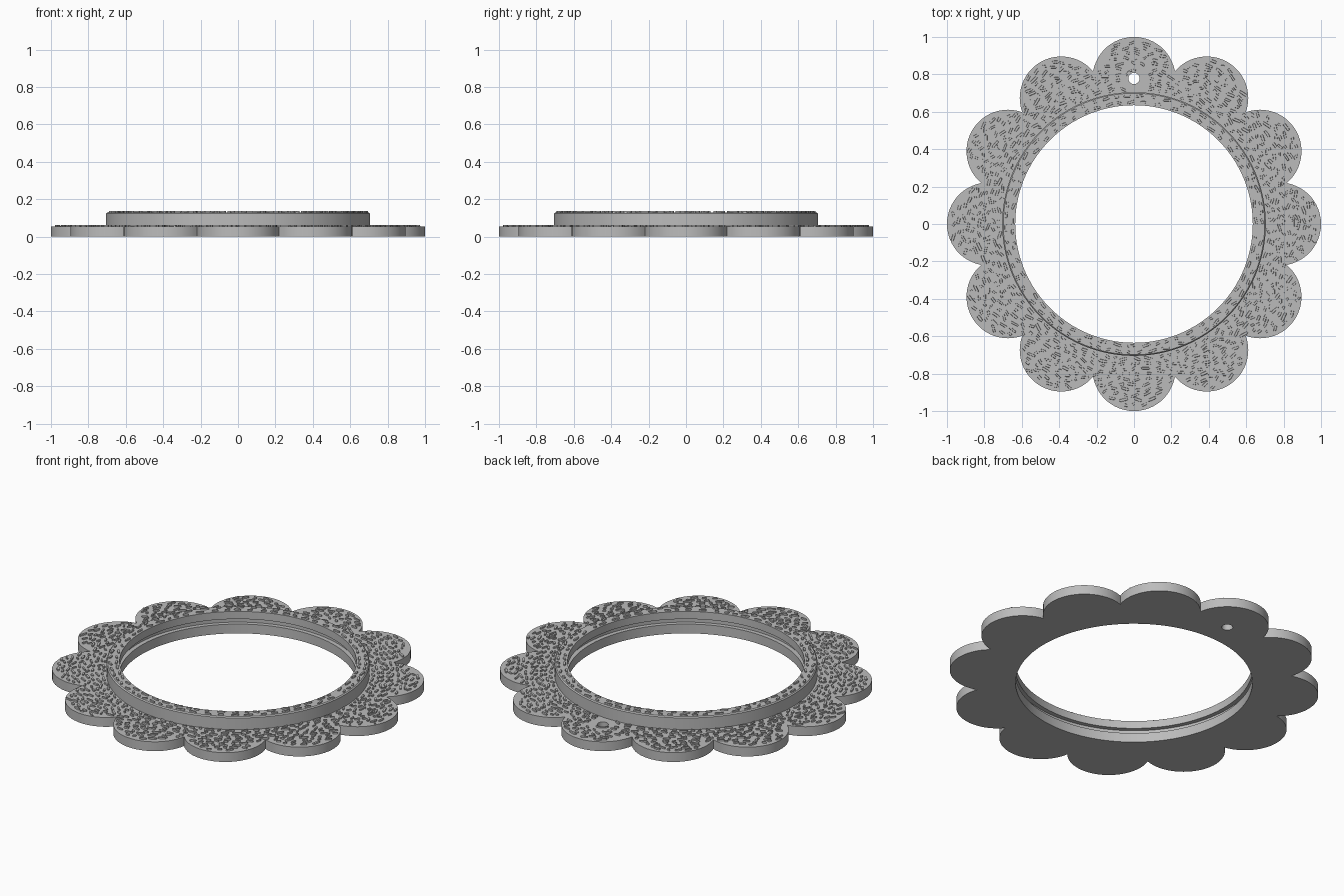
import bpy
import bmesh
import random
from math import sin, cos, pi, radians, hypot, acos

random.seed(7)
PETALS, PETAL_DIST, PETAL_R = 12, 0.778, 0.222
INNER_R, RING_R = 0.635, 0.705
FLANGE_Z, RING_Z, BUMP = 0.055, 0.13, 0.007

cube = bpy.data.objects.get("Cube")
if cube:
    bpy.data.objects.remove(cube, do_unlink=True)

grey = bpy.data.materials.new("plain grey")
grey.use_nodes = True
grey.diffuse_color = (0.5, 0.5, 0.5, 1)
grey.node_tree.nodes["Principled BSDF"].inputs["Base Color"].default_value = (0.5, 0.5, 0.5, 1)


def smooth(obj):
    bpy.ops.object.select_all(action="DESELECT")
    obj.select_set(True)
    bpy.context.view_layer.objects.active = obj
    bpy.ops.object.shade_smooth_by_angle(angle=radians(30))


def mesh_object(name, bm):
    bmesh.ops.recalc_face_normals(bm, faces=bm.faces)
    mesh = bpy.data.meshes.new(name)
    bm.to_mesh(mesh)
    bm.free()
    obj = bpy.data.objects.new(name, mesh)
    bpy.context.collection.objects.link(obj)
    mesh.materials.append(grey)
    return obj


def circle(radius, count, cy=0.0):
    return [(radius * cos(2 * pi * i / count), cy + radius * sin(2 * pi * i / count))
            for i in range(count)]


def scallops(steps=24):
    """Outline of overlapping petal circles, cut where neighbours meet."""
    half = PETAL_DIST * sin(pi / PETALS)
    sweep = pi / 2 + pi / PETALS - acos(min(1, half / PETAL_R))
    sweep = pi - (pi / 2 - pi / PETALS) - acos(half / PETAL_R)
    pts = []
    for k in range(PETALS):
        a = 2 * pi * k / PETALS
        for i in range(steps):
            t = a - sweep + 2 * sweep * i / steps
            pts.append((PETAL_DIST * cos(a) + PETAL_R * cos(t),
                        PETAL_DIST * sin(a) + PETAL_R * sin(t)))
    return pts


# Scalloped flange with the large opening and the hanging hole
curve = bpy.data.curves.new("scalloped_flange", "CURVE")
curve.dimensions = "2D"
curve.fill_mode = "BOTH"
curve.extrude = FLANGE_Z / 2
for loop in (scallops(), circle(INNER_R, 128), circle(0.03, 32, PETAL_DIST)):
    spline = curve.splines.new("POLY")
    spline.points.add(len(loop) - 1)
    for point, (x, y) in zip(spline.points, loop):
        point.co = (x, y, 0, 1)
    spline.use_cyclic_u = True
flange = bpy.data.objects.new("scalloped_flange", curve)
bpy.context.collection.objects.link(flange)
bpy.context.view_layer.objects.active = flange
flange.select_set(True)
bpy.ops.object.convert(target="MESH")
flange = bpy.context.view_layer.objects.active
bm = bmesh.new()
bm.from_mesh(flange.data)
bmesh.ops.remove_doubles(bm, verts=bm.verts, dist=1e-5)
bmesh.ops.translate(bm, verts=bm.verts, vec=(0, 0, FLANGE_Z / 2))
bmesh.ops.recalc_face_normals(bm, faces=bm.faces)
bm.to_mesh(flange.data)
bm.free()
flange.data.materials.clear()
flange.data.materials.append(grey)
smooth(flange)

# Raised ring with a groove around its inside
profile = [(0.66, FLANGE_Z), (RING_R, FLANGE_Z), (RING_R, RING_Z - 0.006),
           (RING_R - 0.006, RING_Z), (INNER_R, RING_Z), (INNER_R, 0.085), (0.66, 0.085)]
bm = bmesh.new()
rows = [[bm.verts.new((r * x, r * y, z)) for x, y in circle(1, 128)] for r, z in profile]
for p, row in enumerate(rows):
    nxt = rows[(p + 1) % len(rows)]
    for i in range(len(row)):
        j = (i + 1) % len(row)
        bm.faces.new((row[i], row[j], nxt[j], nxt[i]))
smooth(mesh_object("raised_ring", bm))


def dash(bm, radius, start, end, width, z, cy=0.0, drift=0.0, steps=6):
    """Low raised arc with tapered ends, lying on a surface at height z."""
    levels = []
    for height, grow in ((z, 1.0), (z + BUMP, 0.8)):
        outer, inner = [], []
        for i in range(steps + 1):
            t = i / steps
            a = start + (end - start) * t
            r = radius + drift * sin((t - 0.5) * pi)
            w = width / 2 * grow * (0.45 if i in (0, steps) else 1)
            for side, s in ((outer, 1), (inner, -1)):
                side.append(bm.verts.new(((r + s * w) * cos(a), cy + (r + s * w) * sin(a), height)))
        levels.append(outer + inner[::-1])
    low, high = levels
    bm.faces.new(high)
    for i in range(len(low)):
        j = (i + 1) % len(low)
        bm.faces.new((low[i], low[j], high[j], high[i]))


def on_flange(x, y):
    if hypot(x, y - PETAL_DIST) < 0.07:
        return False
    return any(hypot(x - PETAL_DIST * cos(k * pi / 6), y - PETAL_DIST * sin(k * pi / 6))
               < PETAL_R - 0.008 for k in range(PETALS))


# Rows of short raised dashes over the flange
bm = bmesh.new()
r = RING_R + 0.018
while r < 0.99:
    a = random.uniform(0, 0.05)
    while a < 2 * pi:
        span = random.uniform(0.016, 0.05) / r
        rr = r + random.uniform(-0.005, 0.005)
        if all(on_flange(rr * cos(t), rr * sin(t)) for t in (a, a + span)):
            dash(bm, rr, a, a + span, random.uniform(0.011, 0.016), FLANGE_Z,
                 drift=random.uniform(-0.007, 0.007))
        a += span + random.uniform(0.014, 0.04) / r
    r += 0.027
# Broken arc beside the hanging hole
dash(bm, 0.045, radians(75), radians(165), 0.009, FLANGE_Z, PETAL_DIST, steps=10)
mesh_object("flange_texture", bm)

# Dashes on the top of the ring
bm = bmesh.new()
for r in (0.652, 0.685):
    a = 0.0
    while a < 2 * pi - 0.08:
        span = random.uniform(0.02, 0.05) / r
        dash(bm, r, a, a + span, 0.013, RING_Z, drift=random.uniform(-0.005, 0.005))
        a += span + random.uniform(0.02, 0.05) / r
mesh_object("ring_texture", bm)
